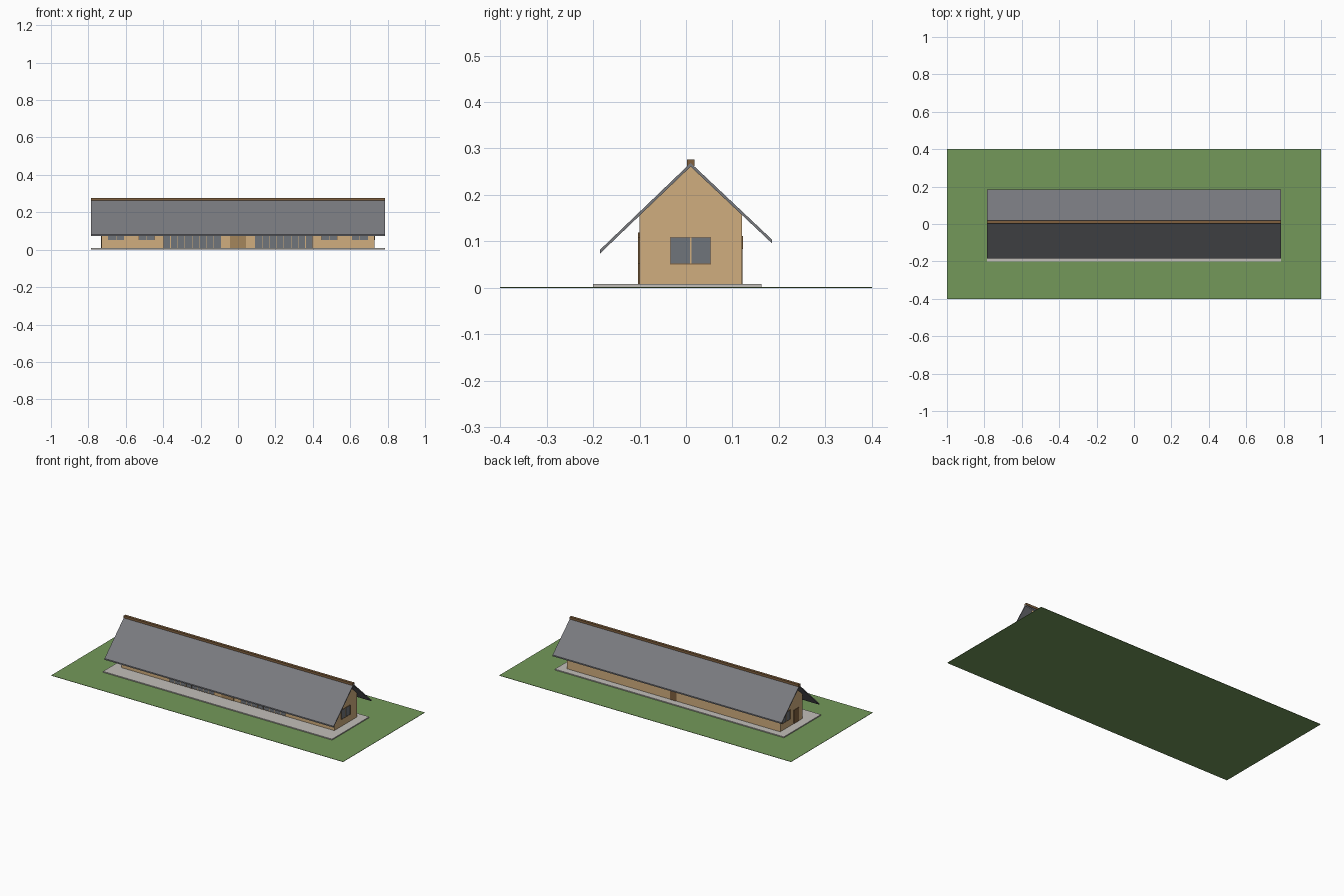
import bpy, bmesh

if "Cube" in bpy.data.objects:
    bpy.data.objects.remove(bpy.data.objects["Cube"])


def material(name, srgb):
    m = bpy.data.materials.new(name)
    m.diffuse_color = [(c / 255 / 12.92 if c < 11 else ((c / 255 + 0.055) / 1.055) ** 2.4) for c in srgb] + [1]
    m.use_nodes = True
    m.node_tree.nodes["Principled BSDF"].inputs["Base Color"].default_value = m.diffuse_color
    return m


GRASS = material("grass green", (116, 153, 90))
PAVING = material("paving grey", (194, 191, 186))
WALL = material("warm timber", (208, 174, 126))
ROOF = material("slate grey", (121, 122, 127))
GLASS = material("window grey", (112, 117, 123))
BROWN = material("dark wood", (128, 96, 62))
DOOR = material("door wood", (165, 134, 92))


def finish(name, bm, mat):
    bmesh.ops.recalc_face_normals(bm, faces=bm.faces)
    me = bpy.data.meshes.new(name)
    bm.to_mesh(me)
    bm.free()
    me.materials.append(mat)
    ob = bpy.data.objects.new(name, me)
    bpy.context.collection.objects.link(ob)
    return ob


def boxes(name, mat, *bounds):
    """One object made of boxes given as (x0, x1, y0, y1, z0, z1)."""
    bm = bmesh.new()
    for x0, x1, y0, y1, z0, z1 in bounds:
        for v in bmesh.ops.create_cube(bm, size=1)["verts"]:
            v.co.x = x1 if v.co.x > 0 else x0
            v.co.y = y1 if v.co.y > 0 else y0
            v.co.z = z1 if v.co.z > 0 else z0
    return finish(name, bm, mat)


def prism(name, mat, profile, half):
    """Extrude a (y, z) profile along x."""
    bm = bmesh.new()
    f = bm.faces.new([bm.verts.new((-half, y, z)) for y, z in profile])
    ext = bmesh.ops.extrude_face_region(bm, geom=[f])["geom"]
    bmesh.ops.translate(bm, vec=(2 * half, 0, 0), verts=[v for v in ext if isinstance(v, bmesh.types.BMVert)])
    return finish(name, bm, mat)


FRONT, BACK, END = -0.10, 0.12, 0.73


def plate(side, a, b, z0, z1, depth):
    """Bounds of a thin plate on one wall, from a to b along that wall."""
    if side == "front":
        return (a, b, FRONT - depth, FRONT + 0.001, z0, z1)
    if side == "back":
        return (a, b, BACK - 0.001, BACK + depth, z0, z1)
    if side == "right":
        return (END - 0.001, END + depth, a, b, z0, z1)
    return (-END - depth, -END + 0.001, a, b, z0, z1)


def window(name, side, a, b, z0, z1, panes, bar=0.003, trim=BROWN):
    boxes(name + "_glass", GLASS, plate(side, a, b, z0, z1, 0.0015))
    step = (b - a) / panes
    t = 0.0012
    boxes(name + "_mullions", WALL,
          *[plate(side, a + i * step - bar / 2, a + i * step + bar / 2, z0, z1, 0.0025)
            for i in range(1, panes)])
    boxes(name + "_frame", trim,
          plate(side, a - t, a, z0, z1, 0.003), plate(side, b, b + t, z0, z1, 0.003),
          plate(side, a - t, b + t, z0 - t, z0, 0.003), plate(side, a - t, b + t, z1, z1 + t, 0.003))


# Site
boxes("lawn", GRASS, (-1, 1, -0.4, 0.4, 0, 0.002))
boxes("terrace", PAVING, (-0.785, 0.785, -0.2, 0.163, 0.001, 0.008))

# House body with gable ends
prism("house_walls", WALL,
      [(FRONT, 0.007), (BACK, 0.007), (BACK, 0.157), (0.01, 0.263), (FRONT, 0.157)], END)

# Two roof slopes and the ridge beam
prism("front_roof", ROOF, [(-0.185, 0.074), (0.01, 0.261), (0.01, 0.269), (-0.185, 0.082)], 0.785)
prism("back_roof", ROOF, [(0.185, 0.096), (0.01, 0.261), (0.01, 0.269), (0.185, 0.104)], 0.785)
boxes("ridge_beam", BROWN, (-0.785, 0.785, 0.002, 0.018, 0.262, 0.276))

# Front: small windows, tall glazing and entrance, mirrored about the middle
for s, label in ((-1, "left"), (1, "right")):
    for i, c in enumerate((0.652, 0.488)):
        window(f"front_{label}_window_{i + 1}", "front", s * c - 0.042, s * c + 0.042, 0.053, 0.108, 2)
    for i, c in enumerate((0.167, 0.323)):
        window(f"front_{label}_glazing_{i + 1}", "front", s * c - 0.076, s * c + 0.076, 0.01, 0.118, 4)
boxes("front_door", DOOR, plate("front", -0.042, 0.042, 0.008, 0.108, 0.002))
boxes("front_door_seam", BROWN, plate("front", -0.001, 0.001, 0.008, 0.108, 0.003))

# Back: door and high windows under the eave
boxes("back_door", BROWN, plate("back", -0.02, 0.025, 0.008, 0.108, 0.002))
for i, c in enumerate((-0.55, -0.3, 0.3, 0.55)):
    window(f"back_window_{i + 1}", "back", c - 0.04, c + 0.04, 0.085, 0.11, 2)

# Gable ends
window("right_window", "right", -0.033, 0.053, 0.052, 0.108, 2)
window("left_window", "left", 0.025, 0.1, 0.052, 0.108, 2)
boxes("left_door", BROWN, plate("left", -0.06, -0.012, 0.008, 0.092, 0.002))
